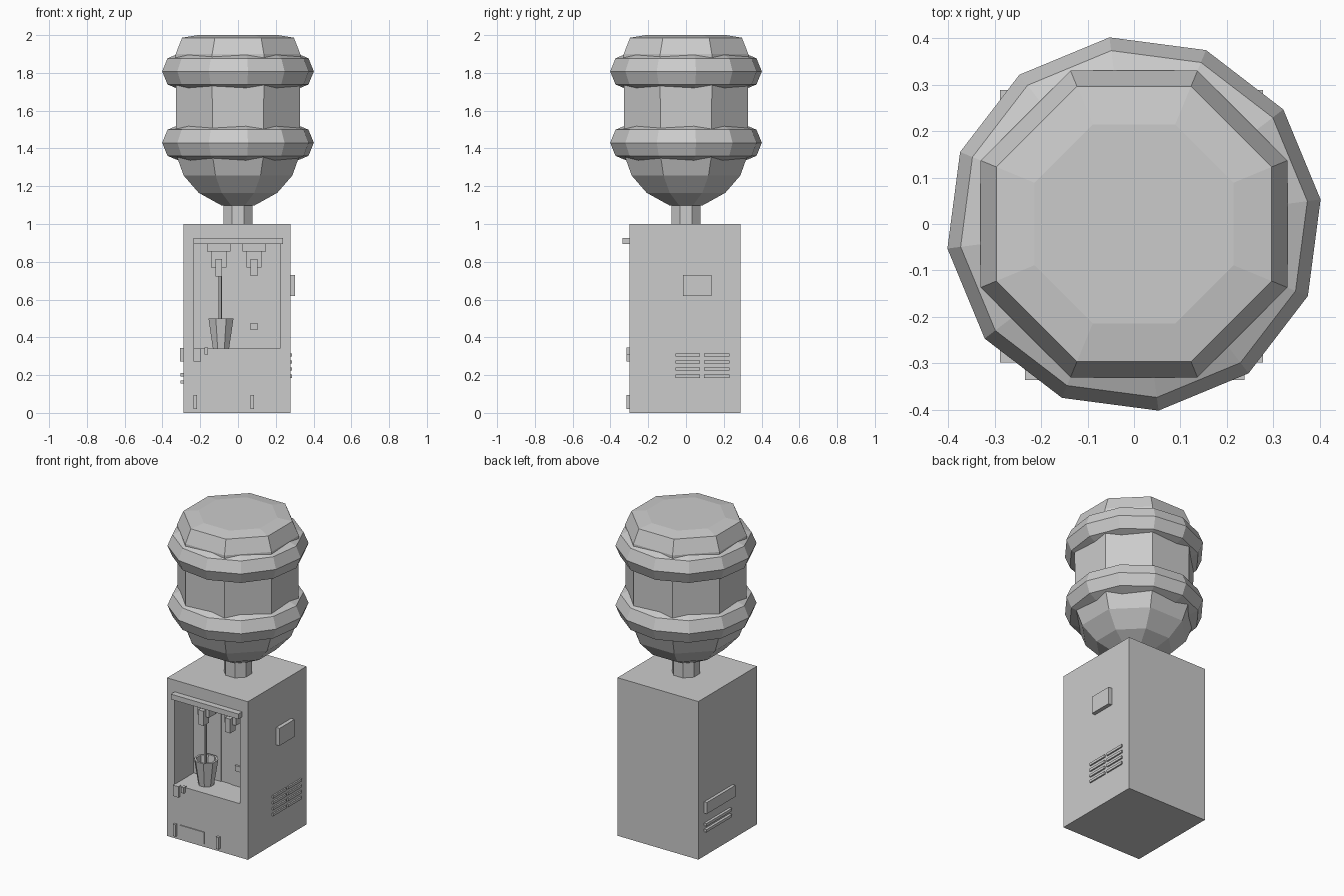
import bpy, bmesh, math

if "Cube" in bpy.data.objects:
    bpy.data.objects.remove(bpy.data.objects["Cube"])


def finish(name, bm):
    bmesh.ops.recalc_face_normals(bm, faces=bm.faces)
    me = bpy.data.meshes.new(name)
    bm.to_mesh(me)
    bm.free()
    ob = bpy.data.objects.new(name, me)
    bpy.context.collection.objects.link(ob)
    return ob


def box(name, x, y, z):
    """Box from (min, max) pairs."""
    bm = bmesh.new()
    bmesh.ops.create_cube(bm, size=1)
    for v in bm.verts:
        v.co = [(r[0] + r[1]) / 2 + c * (r[1] - r[0]) for r, c in zip((x, y, z), v.co)]
    return finish(name, bm)


def lathe(name, profile, sides, turn, centre=(0, 0), closed=False):
    """Spin a (radius, z) profile into a faceted solid."""
    bm = bmesh.new()
    rings = []
    for r, z in profile:
        angs = [math.radians(turn) + 2 * math.pi * i / sides for i in range(sides)]
        rings.append([bm.verts.new((centre[0] + r * math.cos(a), centre[1] + r * math.sin(a), z)) for a in angs])
    pairs = list(zip(rings, rings[1:]))
    if closed:
        pairs.append((rings[-1], rings[0]))
    else:
        bm.faces.new(rings[0])
        bm.faces.new(rings[-1])
    for a, b in pairs:
        for i in range(sides):
            j = (i + 1) % sides
            bm.faces.new((a[i], a[j], b[j], b[i]))
    return finish(name, bm)


X0, X1, Y0, Y1 = -0.288, 0.278, -0.298, 0.288
BACK = -0.108

# Cabinet with the dispensing alcove cut out
cabinet = box("cabinet", (X0, X1), (Y0, Y1), (0, 1))
cutter = box("alcove_cutter", (-0.235, 0.222), (-0.4, BACK), (0.34, 0.91))
cutter.hide_render = True
mod = cabinet.modifiers.new("alcove", 'BOOLEAN')
mod.object = cutter
mod.solver = 'EXACT'
bpy.context.view_layer.objects.active = cabinet
bpy.ops.object.modifier_apply(modifier=mod.name)
bpy.data.objects.remove(cutter)

# Alcove trim: canopy, back panels, button
box("canopy", (-0.235, 0.238), (-0.336, Y0 + 0.01), (0.893, 0.926))
box("back_panel_left", (-0.155, -0.04), (BACK - 0.006, BACK + 0.01), (0.34, 0.91))
box("back_panel_right", (0.03, 0.18), (BACK - 0.006, BACK + 0.01), (0.34, 0.91))
box("alcove_button", (0.066, 0.104), (BACK - 0.018, BACK), (0.44, 0.475))

# Two taps
for side, x, drop in (("left", -0.102, 0.722), ("right", 0.085, 0.725)):
    box(side + "_tap_mount", (x - 0.062, x + 0.062), (-0.21, BACK), (0.855, 0.91))
    box(side + "_tap_body", (x - 0.04, x + 0.04), (-0.2, -0.13), (0.77, 0.856))
    box(side + "_tap_spout", (x - 0.018, x + 0.018), (-0.225, -0.17), (drop, 0.815))

# Water stream and open cup
o = 1 / math.cos(math.pi / 8)
lathe("water_stream", [(0.009, 0.36), (0.009, 0.73)], 6, 0, (-0.095, -0.19))
lathe("cup", [(0.043 * o, 0.341), (0.066 * o, 0.5), (0.054 * o, 0.5), (0.034 * o, 0.36)],
      8, 22.5, (-0.09, -0.19))

# Front details
F = (-0.315, Y0 + 0.01)
box("front_switch", (-0.235, -0.197), F, (0.273, 0.342))
box("front_switch_tab", (-0.178, -0.16), F, (0.308, 0.345))
box("label_plate", (-0.197, -0.026), (Y0 - 0.006, Y0 + 0.01), (0.02, 0.095))
box("left_foot_tab", (-0.235, -0.217), F, (0.02, 0.095))
box("right_foot_tab", (0.066, 0.085), F, (0.02, 0.095))

# Right side: box and two columns of vents
box("side_box", (X1 - 0.01, 0.302), (-0.016, 0.134), (0.62, 0.73))
for row in range(4):
    z = 0.186 + 0.0375 * row
    for col, y in enumerate(((-0.055, 0.075), (0.095, 0.23))):
        box(f"vent_{row}_{col}", (X1 - 0.01, 0.287), y, (z, z + 0.016))

# Left side: cover and two slats
box("left_cover", (-0.307, X0 + 0.01), (-0.055, 0.23), (0.272, 0.344))
for i, z in enumerate((0.155, 0.193)):
    box(f"left_slat_{i}", (-0.305, X0 + 0.01), (-0.025, 0.23), (z, z + 0.017))

# Octagonal bottle and neck
lathe("neck", [(0.077 * o, 0.99), (0.077 * o, 1.12)], 8, 22.5)
bottle = [(0.085, 1.097), (0.208, 1.165), (0.288, 1.257), (0.328, 1.37),
          (0.33, 1.9), (0.296, 1.986), (0.214, 2.0)]
lathe("bottle", [(r * o, z) for r, z in bottle], 8, 22.5)

# Two bulging twelve-sided rings
for name, z in (("lower_ring", 1.43), ("upper_ring", 1.808)):
    section = [(0.307 + 0.098 * math.cos(i * math.pi / 4), z + 0.098 * math.sin(i * math.pi / 4))
               for i in range(8)]
    lathe(name, section, 12, 7.5, closed=True)
